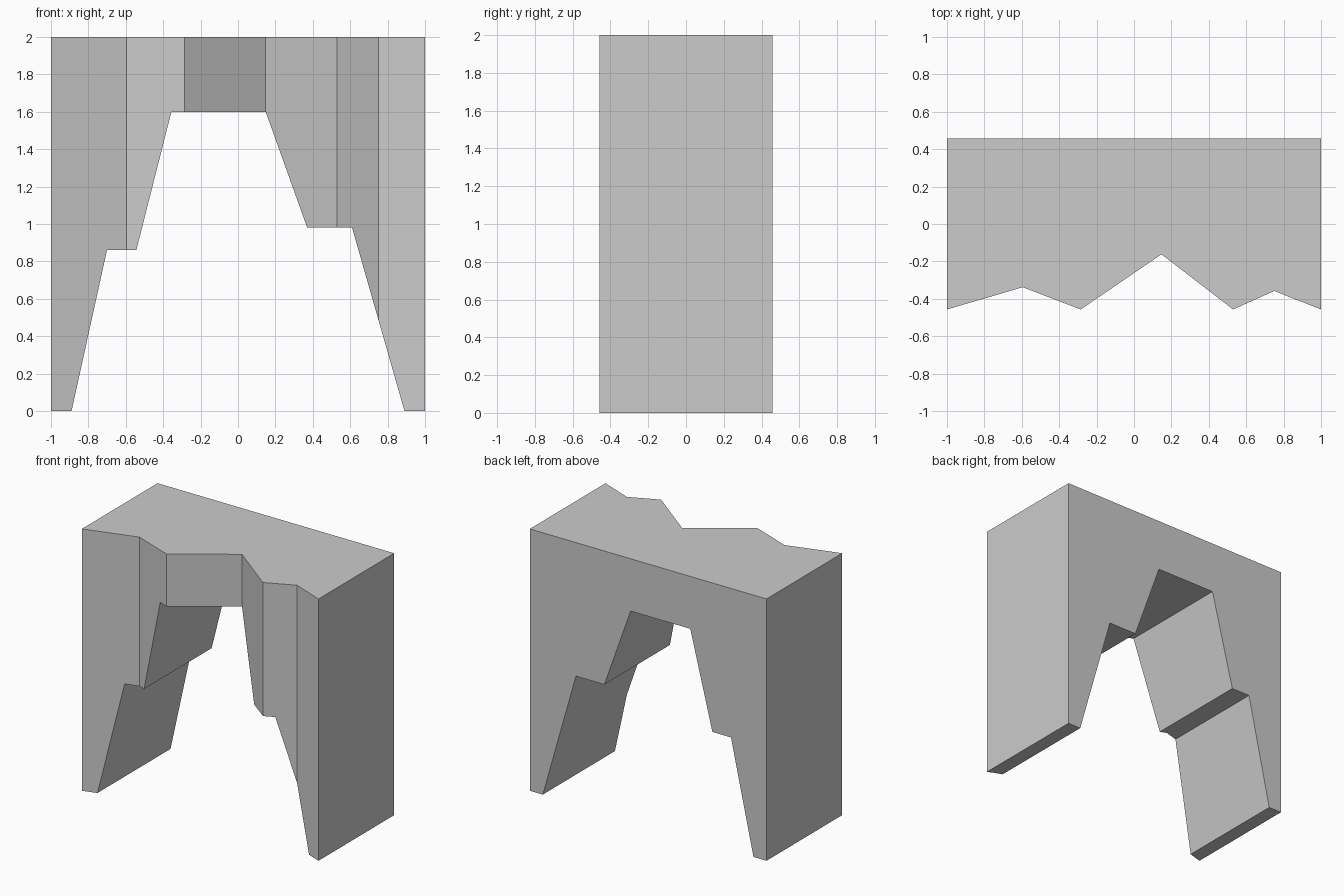
import bpy, bmesh
from mathutils import Vector

if "Cube" in bpy.data.objects:
    bpy.data.objects.remove(bpy.data.objects["Cube"])


def prism(name, points, direction):
    """Extrude a closed outline of 3D points along a direction."""
    bm = bmesh.new()
    face = bm.faces.new([bm.verts.new(p) for p in points])
    ext = bmesh.ops.extrude_face_region(bm, geom=[face], use_keep_orig=True)
    verts = [g for g in ext["geom"] if isinstance(g, bmesh.types.BMVert)]
    bmesh.ops.translate(bm, verts=verts, vec=Vector(direction))
    bmesh.ops.recalc_face_normals(bm, faces=bm.faces)
    mesh = bpy.data.meshes.new(name)
    bm.to_mesh(mesh)
    bm.free()
    obj = bpy.data.objects.new(name, mesh)
    bpy.context.collection.objects.link(obj)
    return obj


# Wall block: flat back, zigzag front
plan = [(-1, -0.457), (-0.595, -0.338), (-0.285, -0.457), (0.147, -0.162),
        (0.53, -0.457), (0.75, -0.358), (1, -0.457), (1, 0.457), (-1, 0.457)]
arch = prism("rock_arch", [(x, y, 0) for x, y in plan], (0, 0, 2))

# Stepped opening through the wall
opening = [(-0.89, -0.3), (-0.89, 0), (-0.70, 0.862), (-0.543, 0.862),
           (-0.356, 1.6), (0.148, 1.6), (0.37, 0.98), (0.61, 0.98),
           (0.89, 0), (0.89, -0.3)]
cutter = prism("opening_cutter", [(x, -1, z) for x, z in opening], (0, 2, 0))
cutter.hide_render = True

# Cut the opening and drop the cutter
cut = arch.modifiers.new("opening", "BOOLEAN")
cut.operation = "DIFFERENCE"
cut.solver = "EXACT"
cut.object = cutter
bpy.context.view_layer.objects.active = arch
bpy.ops.object.modifier_apply(modifier=cut.name)
bpy.data.objects.remove(cutter)
